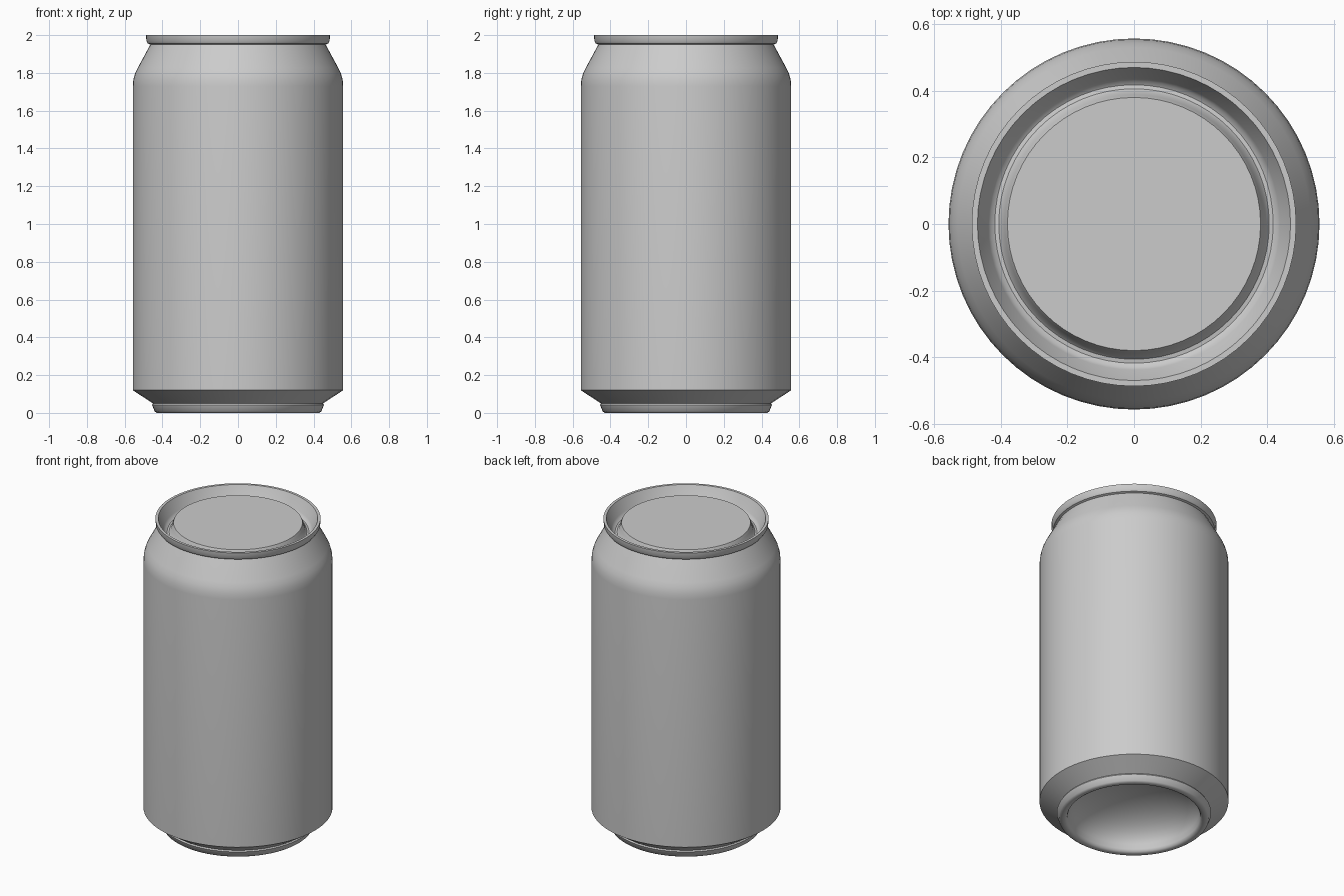
import bpy
import bmesh
import math

cube = bpy.data.objects.get("Cube")
if cube:
    bpy.data.objects.remove(cube, do_unlink=True)

SIDES = 64

aluminium = bpy.data.materials.new("brushed_grey")
aluminium.use_nodes = True
grey = (0.6, 0.6, 0.6, 1.0)
aluminium.diffuse_color = grey
aluminium.node_tree.nodes["Principled BSDF"].inputs["Base Color"].default_value = grey


def lathe(name, profile, sharp=30):
    """Spin a (radius, height) profile, listed so that faces point outward."""
    bm = bmesh.new()
    verts = [bm.verts.new((r, 0, z)) for r, z in profile]
    edges = [bm.edges.new(pair) for pair in zip(verts, verts[1:])]
    bmesh.ops.spin(bm, geom=verts + edges, cent=(0, 0, 0), axis=(0, 0, 1),
                   angle=math.tau, steps=SIDES, use_merge=True)
    bmesh.ops.remove_doubles(bm, verts=bm.verts, dist=0.0001)
    # Cap a profile that ends on a flat disc
    rim = [e for e in bm.edges if e.is_boundary
           and all(abs(v.co.z - profile[-1][1]) < 0.0001 for v in e.verts)]
    if name == "lid":
        bmesh.ops.contextual_create(bm, geom=rim)
    bm.normal_update()
    mesh = bpy.data.meshes.new(name)
    bm.to_mesh(mesh)
    bm.free()
    mesh.materials.append(aluminium)
    obj = bpy.data.objects.new(name, mesh)
    bpy.context.collection.objects.link(obj)
    bpy.ops.object.select_all(action='DESELECT')
    obj.select_set(True)
    bpy.context.view_layer.objects.active = obj
    bpy.ops.object.shade_smooth_by_angle(angle=math.radians(sharp))
    return obj


# Side wall: lower bevel, straight wall, rounded shoulder and tapered neck
lathe("body", [(0.45, 0.05), (0.557, 0.12), (0.557, 1.73), (0.554, 1.765),
               (0.544, 1.80), (0.53, 1.828), (0.464, 1.95)])

# Lid: rolled rim, sunken groove and raised centre panel
lathe("lid", [(0.464, 1.95), (0.477, 1.955), (0.485, 1.968), (0.487, 2.0),
              (0.47, 2.0), (0.438, 1.93), (0.43, 1.917), (0.418, 1.91),
              (0.406, 1.912), (0.397, 1.922), (0.388, 1.955), (0.38, 1.972)], 35)

# Base: domed underside running out to a rounded standing ring
dome_steps = 10
dome = [(0.39 * math.sin(a), 0.02 + 0.2 * math.cos(a))
        for a in (math.pi / 2 * i / dome_steps for i in range(dome_steps + 1))]
lathe("base", dome + [(0.396, 0.007), (0.408, 0.0), (0.43, 0.0),
                      (0.441, 0.008), (0.455, 0.042), (0.45, 0.05)], 50)

# Make all faces point away from the metal
for part in ("body", "lid", "base"):
    mesh = bpy.data.objects[part].data
    bm = bmesh.new()
    bm.from_mesh(mesh)
    bmesh.ops.recalc_face_normals(bm, faces=bm.faces)
    if part == "body":
        probe = max(bm.faces, key=lambda f: f.calc_area())
        wrong = probe.normal.dot(probe.calc_center_median().xy.to_3d()) < 0
    elif part == "lid":
        wrong = max(bm.faces, key=lambda f: f.calc_area()).normal.z < 0
    else:
        wrong = max(bm.faces, key=lambda f: f.calc_center_median().z).normal.z > 0
    if wrong:
        bmesh.ops.reverse_faces(bm, faces=bm.faces)
    bm.to_mesh(mesh)
    bm.free()
